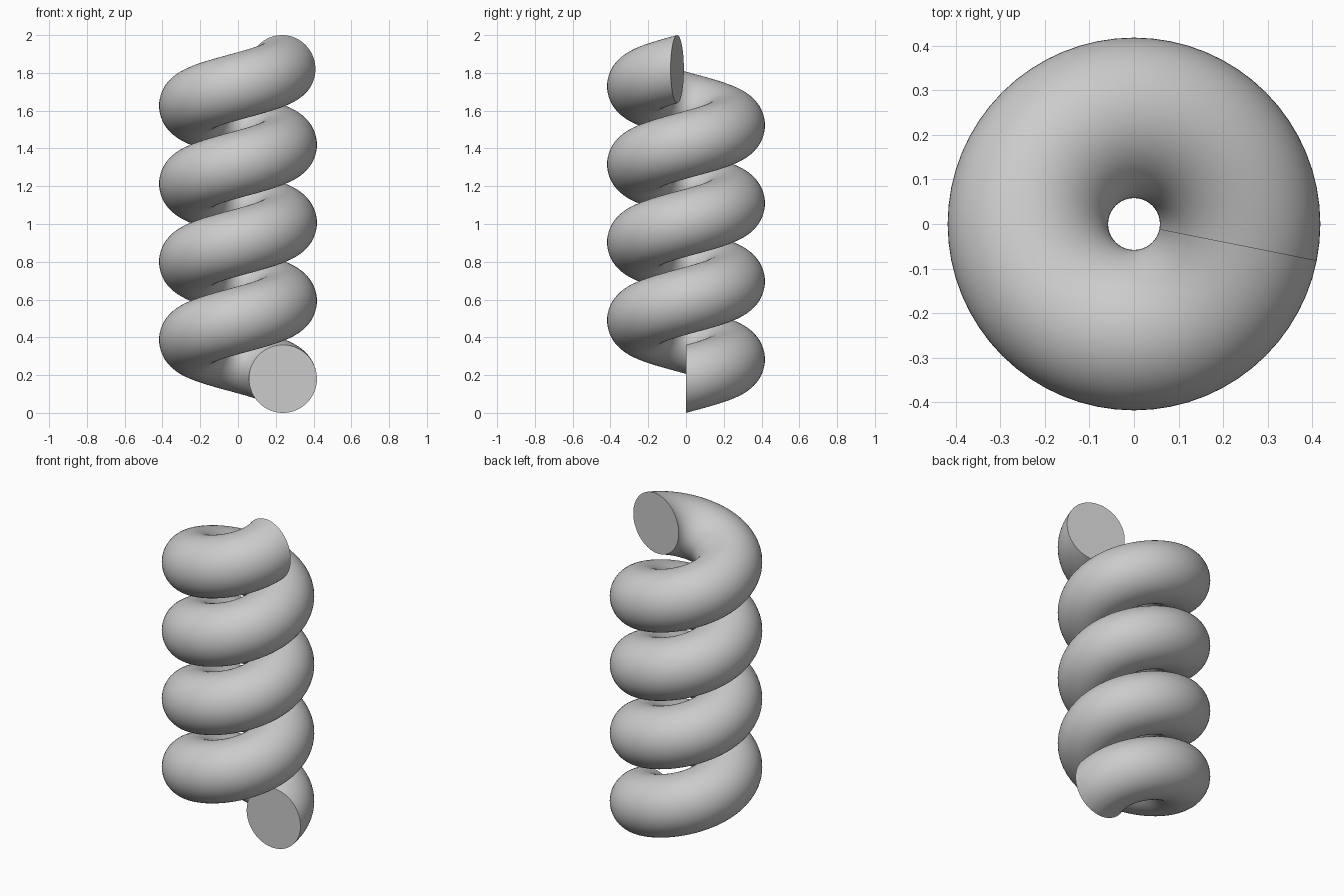
import bpy
import bmesh
from math import radians
from mathutils import Matrix, Vector

cube = bpy.data.objects.get("Cube")
if cube:
    bpy.data.objects.remove(cube, do_unlink=True)

# Coil dimensions
COIL_RADIUS = 0.238
TUBE_RADIUS = 0.18
HEIGHT = 2.0
STEPS_PER_TURN = 64
STEPS = 4 * STEPS_PER_TURN - 2      # stops just short of four turns
RISE = HEIGHT - 2 * TUBE_RADIUS

# Plain grey material
grey = bpy.data.materials.new("plain grey")
grey.use_nodes = True
colour = (0.6, 0.6, 0.6, 1.0)
grey.diffuse_color = colour
grey.node_tree.nodes["Principled BSDF"].inputs["Base Color"].default_value = colour

# Upright circular section at the foot of the coil
bm = bmesh.new()
place = Matrix.Translation((COIL_RADIUS, 0, TUBE_RADIUS)) @ Matrix.Rotation(radians(90), 4, "X")
bmesh.ops.create_circle(bm, cap_ends=False, segments=64, radius=TUBE_RADIUS, matrix=place)
first_ring = bm.edges[:]

# Sweep the section counter-clockwise while it climbs
sweep = bmesh.ops.spin(
    bm, geom=bm.verts[:] + first_ring, cent=(0, 0, 0), axis=(0, 0, 1),
    dvec=Vector((0, 0, RISE / STEPS)), angle=radians(360) * STEPS / STEPS_PER_TURN,
    steps=STEPS, use_duplicate=False)

# Flat end caps
last_ring = [e for e in sweep["geom_last"] if isinstance(e, bmesh.types.BMEdge)]
first_ring = [e for e in bm.edges if e.is_boundary and e not in last_ring]
for ring in (first_ring, last_ring):
    bmesh.ops.contextual_create(bm, geom=ring)
bmesh.ops.recalc_face_normals(bm, faces=bm.faces[:])

mesh = bpy.data.meshes.new("coil")
bm.to_mesh(mesh)
bm.free()
mesh.materials.append(grey)
coil = bpy.data.objects.new("coil", mesh)
bpy.context.collection.objects.link(coil)

# Smooth tube, sharp cap rims
bpy.ops.object.select_all(action="DESELECT")
coil.select_set(True)
bpy.context.view_layer.objects.active = coil
bpy.ops.object.shade_smooth_by_angle(angle=radians(30))
